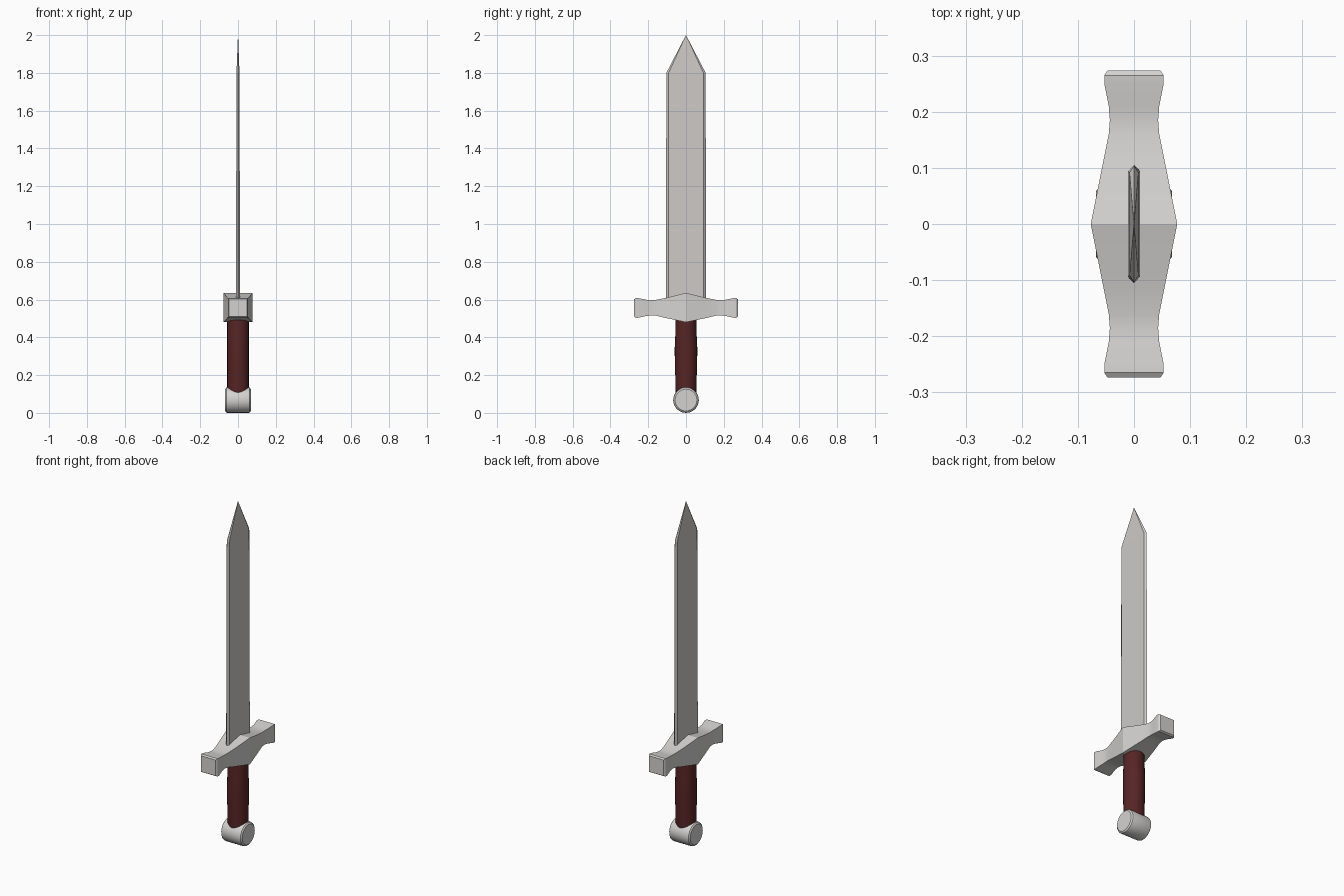
import bpy, bmesh, math

if "Cube" in bpy.data.objects:
    bpy.data.objects.remove(bpy.data.objects["Cube"])


def material(name, rgb):
    m = bpy.data.materials.new(name)
    m.diffuse_color = (*rgb, 1)
    m.use_nodes = True
    m.node_tree.nodes["Principled BSDF"].inputs["Base Color"].default_value = m.diffuse_color
    return m


steel = material("blade steel", (0.61, 0.59, 0.57))
metal = material("pale metal", (0.66, 0.65, 0.64))
leather = material("dark red leather", (0.095, 0.018, 0.018))


def loft(name, rings, mat, smooth=None):
    """Bridge equal-length rings of points and cap both ends."""
    bm = bmesh.new()
    loops = [[bm.verts.new(p) for p in ring] for ring in rings]
    n = len(loops[0])
    for a, b in zip(loops, loops[1:]):
        for i in range(n):
            j = (i + 1) % n
            bm.faces.new((a[i], a[j], b[j], b[i]))
    bm.faces.new(loops[0][::-1])
    bm.faces.new(loops[-1])
    bmesh.ops.remove_doubles(bm, verts=bm.verts, dist=1e-5)
    bmesh.ops.recalc_face_normals(bm, faces=bm.faces)
    me = bpy.data.meshes.new(name)
    bm.to_mesh(me)
    bm.free()
    me.materials.append(mat)
    ob = bpy.data.objects.new(name, me)
    bpy.context.collection.objects.link(ob)
    if smooth:
        bpy.ops.object.select_all(action='DESELECT')
        ob.select_set(True)
        bpy.context.view_layer.objects.active = ob
        bpy.ops.object.shade_smooth_by_angle(angle=math.radians(smooth))
    return ob


# Blade: flat six-sided section with ground edges, tapering to a point
def blade_ring(z, hy, hx, flat):
    return [(0, -hy, z), (hx, -flat, z), (hx, flat, z),
            (0, hy, z), (-hx, flat, z), (-hx, -flat, z)]


loft("blade", [blade_ring(0.57, 0.106, 0.011, 0.094),
               blade_ring(1.80, 0.104, 0.008, 0.092),
               blade_ring(2.00, 0.0004, 0.0004, 0.0002)], steel)

# Cross guard: rectangular sections along y, peaked in the middle, flared ends
half = [(0, 0.077, 0.635, 0.480), (0.11, 0.055, 0.608, 0.503),
        (0.16, 0.045, 0.598, 0.515), (0.185, 0.043, 0.597, 0.516),
        (0.21, 0.045, 0.599, 0.513), (0.25, 0.053, 0.607, 0.504),
        (0.265, 0.053, 0.608, 0.503), (0.274, 0.047, 0.602, 0.509)]
sections = [(-y, x, t, b) for y, x, t, b in half[:0:-1]] + half
loft("cross_guard", [[(-x, y, b), (x, y, b), (x, y, t), (-x, y, t)]
                     for y, x, t, b in sections], metal, 20)


def circle(n, rx, ry):
    return [(rx * math.cos(2 * math.pi * i / n), ry * math.sin(2 * math.pi * i / n))
            for i in range(n)]


# Grip: round, slightly swollen in the middle
loft("grip", [[(x, y, z) for x, y in circle(24, 0.057, ry)]
              for z, ry in [(0.09, 0.054), (0.18, 0.056), (0.25, 0.059),
                            (0.34, 0.060), (0.40, 0.057), (0.495, 0.055)]],
     leather, 30)

# Pommel: short cylinder lying across x with bevelled rims
loft("pommel", [[(x, y, 0.068 + z) for y, z in circle(24, r, r)]
                for x, r in [(-0.068, 0.058), (-0.062, 0.066), (-0.055, 0.068),
                             (0.055, 0.068), (0.062, 0.066), (0.068, 0.058)]],
     metal, 30)
